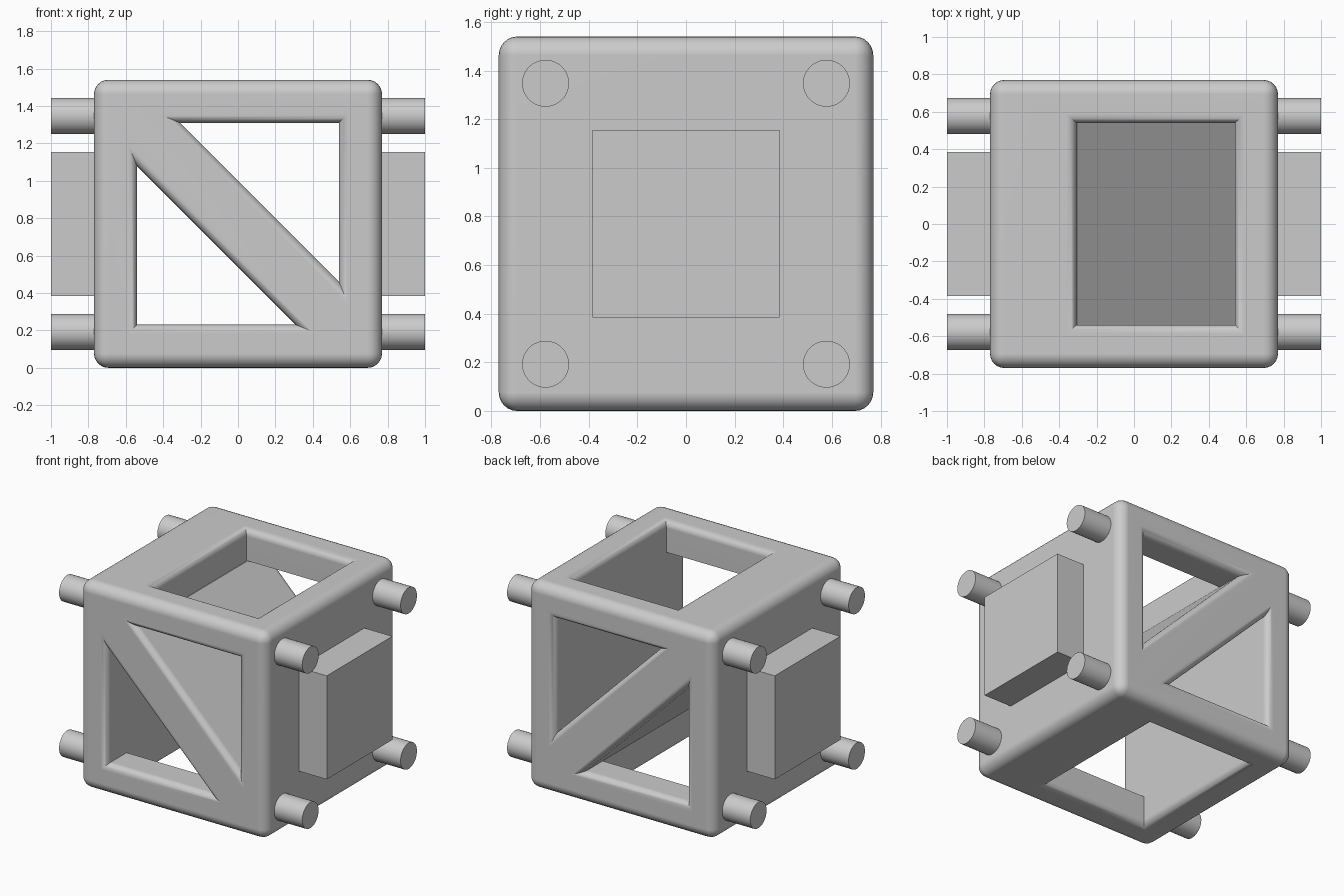
import bpy, bmesh, math
from mathutils import Vector, Matrix

H = 0.77          # half the frame size, also its centre height
R = 0.05          # fillet radius of the openings
STEPS = 6
INNER, SHORT, SLAB = 0.7 * H, 0.4 * H, 0.3 * H

if "Cube" in bpy.data.objects:
    bpy.data.objects.remove(bpy.data.objects["Cube"], do_unlink=True)

grey = bpy.data.materials.new("light grey")
grey.use_nodes = True
grey.diffuse_color = (0.6, 0.6, 0.6, 1)
grey.node_tree.nodes["Principled BSDF"].inputs["Base Color"].default_value = grey.diffuse_color


def make_object(name, bm):
    bmesh.ops.recalc_face_normals(bm, faces=bm.faces)
    mesh = bpy.data.meshes.new(name)
    bm.to_mesh(mesh)
    bm.free()
    mesh.materials.append(grey)
    obj = bpy.data.objects.new(name, mesh)
    bpy.context.collection.objects.link(obj)
    obj.location.z = H
    return obj


def activate(obj):
    bpy.ops.object.select_all(action='DESELECT')
    obj.select_set(True)
    bpy.context.view_layer.objects.active = obj


def smooth(obj):
    activate(obj)
    bpy.ops.object.shade_smooth_by_angle(angle=math.radians(32))
    weighted = obj.modifiers.new("Even normals", 'WEIGHTED_NORMAL')
    weighted.keep_sharp = True


def box(name, size, centre):
    bm = bmesh.new()
    bmesh.ops.create_cube(bm, size=1, matrix=Matrix.Translation(centre) @ Matrix.Diagonal((*size, 1)))
    return make_object(name, bm)


def loft(name, rings):
    """Closed solid through a list of rings with equal point counts."""
    bm = bmesh.new()
    loops = [[bm.verts.new(p) for p in ring] for ring in rings]
    count = len(loops[0])
    for a, b in zip(loops, loops[1:]):
        for i in range(count):
            j = (i + 1) % count
            bm.faces.new((a[i], a[j], b[j], b[i]))
    bm.faces.new(loops[0])
    bm.faces.new(loops[-1])
    return make_object(name, bm)


def grow(poly, amount):
    """Offset a counter-clockwise convex outline outwards."""
    pts = [Vector(p) for p in poly]
    result = []
    for i, p in enumerate(pts):
        d1 = (p - pts[i - 1]).normalized()
        d2 = (pts[(i + 1) % len(pts)] - p).normalized()
        n1, n2 = Vector((d1.y, -d1.x)), Vector((d2.y, -d2.x))
        result.append(p + (n1 + n2) * (amount / (1 + n1.dot(n2))))
    return result


def flare():
    """Pairs of (distance from centre, outward growth) through a rounded rim."""
    pairs = [(H + 0.05, R)]
    for k in range(STEPS + 1):
        a = math.pi / 2 * k / STEPS
        pairs.append((H - R + R * math.cos(a), R - R * math.sin(a)))
    return pairs


def turned(rings):
    """Half turn about the y axis."""
    return [[(-x, y, -z) for x, y, z in ring] for ring in rings]


# Triangular openings running from front to back
triangle = [(-SHORT, INNER), (INNER, -SHORT), (INNER, INNER)]
rim = flare()
profile = [(-w, o) for w, o in rim] + [(w, o) for w, o in reversed(rim)]
side_rings = [[(p.x, w, p.y) for p in grow(triangle, o)] for w, o in profile]

# Rectangular opening in the top, repeated turned over in the bottom
rectangle = [(-SHORT, -INNER), (INNER, -INNER), (INNER, INNER), (-SHORT, INNER)]
top_rings = [[(p.x, p.y, w) for p in grow(rectangle, o)]
             for w, o in rim + [(INNER - 0.004, 0)]]

# Upright opening through the diagonal slab, rounded where it meets the slab faces
half_y = H / 2
cx = SHORT + R
cz = SLAB - math.sqrt(2) * R - cx
slab_rings = []
for k in range(2 * STEPS + 1):
    a = math.radians(45 + 135 * k / (2 * STEPS))
    x, z = cx + R * math.cos(a), cz + R * math.sin(a)
    depth = min(R - R * math.cos(a - math.pi / 4), R)
    y = half_y + R - math.sqrt(max(0, R * R - (R - depth) ** 2))
    left_z = x + z + SHORT
    slab_rings.append([(x, y, z), (x, -y, z), (-SHORT, -y, left_z), (-SHORT, y, left_z)])
slab_rings.insert(0, [(x, y, z + 0.02) for x, y, z in slab_rings[0]])
lower = [[r[2], r[3], r[0], r[1]] for r in turned(slab_rings)]
slab_rings += [[r[1], r[0], r[3], r[2]] for r in
               [[q[1], q[0], q[3], q[2]] for q in reversed(lower)]]

cutters = [loft("upper_triangle_cutter", side_rings),
           loft("lower_triangle_cutter", turned(side_rings)),
           loft("top_cutter", top_rings),
           loft("bottom_cutter", turned(top_rings)),
           loft("slab_cutter", slab_rings)]

# Rounded cube frame with the openings cut out
frame = box("frame", (2 * H, 2 * H, 2 * H), (0, 0, 0))
bevel = frame.modifiers.new("Rounded edges", 'BEVEL')
bevel.width = H / 10
bevel.segments = 6
activate(frame)
bpy.ops.object.modifier_apply(modifier=bevel.name)
for cutter in cutters:
    cutter.hide_render = True
    cut = frame.modifiers.new("Opening", 'BOOLEAN')
    cut.operation = 'DIFFERENCE'
    cut.solver = 'EXACT'
    cut.object = cutter
    activate(frame)
    bpy.ops.object.modifier_apply(modifier=cut.name)
    bpy.data.objects.remove(cutter, do_unlink=True)
smooth(frame)

# Square blocks and round pegs on both closed sides
peg_pos = 0.75 * H
start = 0.7
for side, sx in (("left", 1), ("right", -1)):
    middle = sx * (1 + start) / 2
    box(side + "_block", (1 - start, H, H), (middle, 0, 0))
    for end, sy in (("front", -1), ("back", 1)):
        for level, sz in (("lower", -1), ("upper", 1)):
            bm = bmesh.new()
            place = Matrix.Translation((middle, sy * peg_pos, sz * peg_pos))
            bmesh.ops.create_cone(bm, cap_ends=True, segments=48, radius1=H / 8, radius2=H / 8,
                                  depth=1 - start, matrix=place @ Matrix.Rotation(math.pi / 2, 4, 'Y'))
            smooth(make_object(f"{side}_{end}_{level}_peg", bm))
